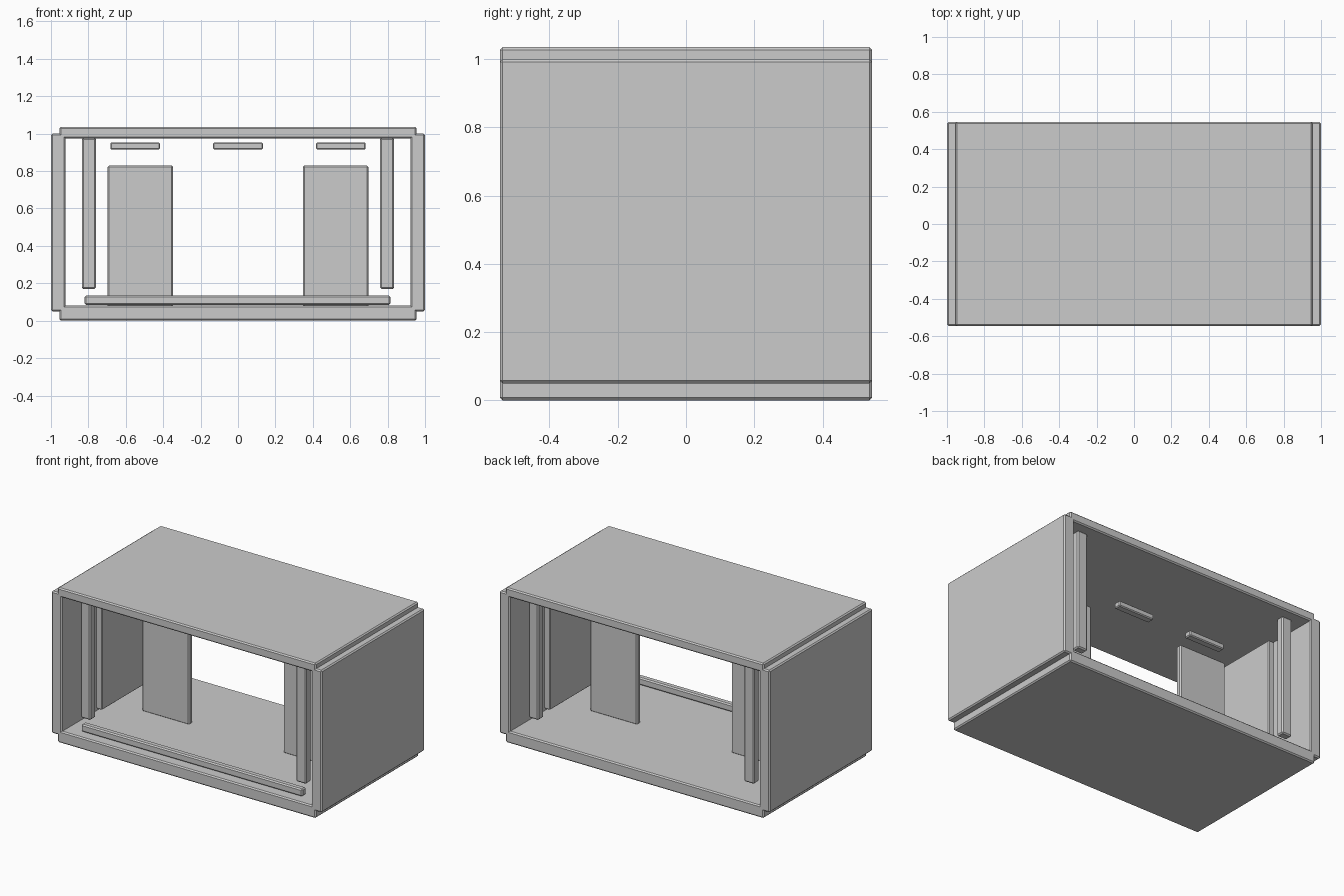
import bpy

cube = bpy.data.objects.get("Cube")
if cube:
    bpy.data.objects.remove(cube, do_unlink=True)

grey = bpy.data.materials.new("light_grey")
grey.use_nodes = True
grey.diffuse_color = (0.6, 0.6, 0.6, 1)
grey.node_tree.nodes["Principled BSDF"].inputs["Base Color"].default_value = (0.6, 0.6, 0.6, 1)


def block(name, x, y, z, bevel=0.008):
    """Box with chamfered edges, given its extent along each axis."""
    bpy.ops.mesh.primitive_cube_add(size=1)
    ob = bpy.context.object
    ob.name = name
    spans = (x, y, z)
    ob.location = [(a + b) / 2 for a, b in spans]
    ob.scale = [b - a for a, b in spans]
    bpy.ops.object.transform_apply(location=True, scale=True)
    ob.data.materials.append(grey)
    mod = ob.modifiers.new("chamfer", "BEVEL")
    mod.width = bevel
    mod.segments = 1
    return ob


def mirrored(a, b, side):
    return tuple(sorted((a * side, b * side)))


# Outer shell
depth = (-0.545, 0.545)
block("floor", (-0.955, 0.955), depth, (0, 0.08))
block("roof", (-0.955, 0.955), depth, (0.975, 1.035))

for side, label in ((1, "left"), (-1, "right")):
    block(f"{label}_wall", mirrored(0.922, 1.0, side), depth, (0.05, 1.0))

    # Partition standing on the floor, and the slab hung beside the wall
    block(f"{label}_partition", mirrored(0.347, 0.697, side), (-0.02, 0.02), (0.075, 0.83))
    block(f"{label}_side_panel", mirrored(0.775, 0.82, side), (-0.33, 0.33), (0.18, 0.88), 0.005)

    # Hanging corner posts
    for end, place in ((-1, "front"), (1, "back")):
        block(f"{place}_{label}_post", mirrored(0.76, 0.835, side),
              mirrored(0.42, 0.475, end), (0.17, 0.978))

# Low rail along the front opening
block("front_rail", (-0.82, 0.815), (-0.487, -0.443), (0.085, 0.135))

# Ceiling lamps
for i, x in enumerate((-0.55, 0, 0.55)):
    block(f"ceiling_lamp_{i + 1}", (x - 0.133, x + 0.133), (-0.025, 0.025), (0.915, 0.953), 0.006)
